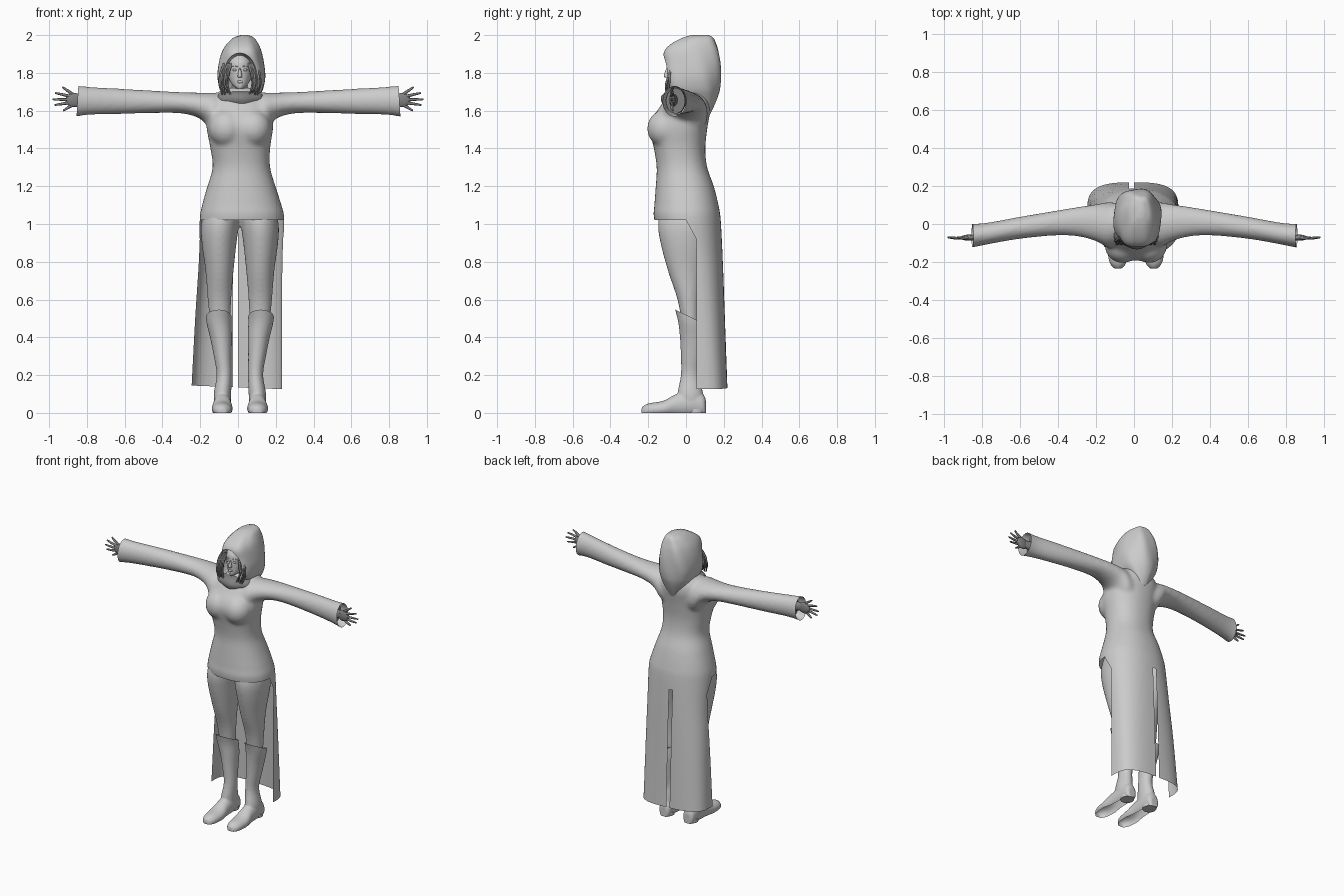
import bpy, bmesh, math
from mathutils import Vector, Matrix

if "Cube" in bpy.data.objects:
    bpy.data.objects.remove(bpy.data.objects["Cube"], do_unlink=True)


def material(name, value):
    m = bpy.data.materials.new(name)
    m.use_nodes = True
    m.diffuse_color = (value, value, value, 1)
    m.node_tree.nodes["Principled BSDF"].inputs["Base Color"].default_value = m.diffuse_color
    return m


grey = material("plain_grey", 0.6)
dark = material("dark_grey", 0.22)
MID = 0.01                      # centre line of the legs and head


def add(name, bm, mat):
    bmesh.ops.recalc_face_normals(bm, faces=bm.faces)
    mesh = bpy.data.meshes.new(name)
    bm.to_mesh(mesh)
    bm.free()
    mesh.materials.append(mat)
    ob = bpy.data.objects.new(name, mesh)
    bpy.context.collection.objects.link(ob)
    return ob


def select(ob, others=()):
    bpy.ops.object.select_all(action="DESELECT")
    for o in [ob, *others]:
        o.select_set(True)
    bpy.context.view_layer.objects.active = ob


def smooth(ob, angle=45):
    select(ob)
    bpy.ops.object.shade_smooth_by_angle(angle=math.radians(angle))


def apply_modifiers(ob):
    select(ob)
    for m in list(ob.modifiers):
        bpy.ops.object.modifier_apply(modifier=m.name)


def spline(p, steps=4):
    """Smooth interpolation through rows of numbers."""
    out = []
    for i in range(len(p) - 1):
        a, b, c, d = p[max(i - 1, 0)], p[i], p[i + 1], p[min(i + 2, len(p) - 1)]
        for s in range(steps):
            t = s / steps
            out.append([q + t / 2 * (r - o + t * (2 * o - 5 * q + 4 * r - e + t * (3 * q - o - 3 * r + e)))
                        for o, q, r, e in zip(a, b, c, d)])
    return out + [list(p[-1])]


def loft(name, rings, axis="z", power=lambda t: 1, ripple=0.0, sides=48, offset=0, sign=1, mat=grey):
    """Closed skin over rings of (position, centre, half width, low, high)."""
    bm = bmesh.new()
    loops = []
    for t, c, w, lo, hi in spline(rings):
        loop = []
        for k in range(sides):
            ang = math.tau * k / sides
            ca, sa = math.cos(ang), math.sin(ang)
            f = 1 + ripple * math.sin(6 * ang + 14 * t)
            a = c + w * f * math.copysign(abs(ca) ** power(t), ca)
            b = (lo + hi) / 2 + (hi - lo) / 2 * f * math.copysign(abs(sa) ** power(t), sa)
            x, y, z = {"z": (a, b, t), "x": (t, a, b), "y": (a, t, b)}[axis]
            loop.append(bm.verts.new((offset + sign * x, y, z)))
        loops.append(loop)
    for r, s in zip(loops, loops[1:]):
        for k in range(sides):
            n = (k + 1) % sides
            bm.faces.new((r[k], r[n], s[n], s[k]))
    bm.faces.new(loops[0])
    bm.faces.new(loops[-1])
    return add(name, bm, mat)


def ball(name, centre, radii, segments=24, mat=grey):
    bm = bmesh.new()
    bmesh.ops.create_uvsphere(bm, u_segments=segments, v_segments=segments // 2, radius=1,
                              matrix=Matrix.Translation(centre) @ Matrix.Diagonal((*radii, 1)))
    return add(name, bm, mat)


def tube(name, paths, thick, mat):
    """Tapered strands along short paths."""
    cu = bpy.data.curves.new(name, "CURVE")
    cu.dimensions = "3D"
    cu.bevel_depth, cu.bevel_resolution, cu.use_fill_caps = thick, 2, True
    for pts in paths:
        sp = cu.splines.new("POLY")
        pts = spline(pts, 5)
        sp.points.add(len(pts) - 1)
        for i, (p, v) in enumerate(zip(sp.points, pts)):
            p.co = (*v, 1)
            p.radius = 1 - 0.5 * (i / (len(pts) - 1)) ** 2
        sp.use_smooth = True
    cu.materials.append(mat)
    bpy.context.collection.objects.link(bpy.data.objects.new(name, cu))


def fuse(name, parts, voxel, rounds):
    """Blend overlapping solids into one soft skin."""
    ob = parts[0]
    select(ob, parts[1:])
    bpy.ops.object.join()
    ob.name = name
    m = ob.modifiers.new("skin", "REMESH")
    m.mode, m.voxel_size = "VOXEL", voxel
    m = ob.modifiers.new("soften", "SMOOTH")
    m.factor, m.iterations = 0.5, rounds
    apply_modifiers(ob)
    return ob


def cut(ob, planes, drop=lambda c: False):
    """Cut along (point, normal, clear) planes, then drop faces by a rule."""
    bm = bmesh.new()
    bm.from_mesh(ob.data)
    for co, no, clear in planes:
        bmesh.ops.bisect_plane(bm, geom=bm.verts[:] + bm.edges[:] + bm.faces[:], dist=1e-5,
                               plane_co=co, plane_no=no, clear_outer=clear)
    gone = [f for f in bm.faces if drop(f.calc_center_median())]
    bmesh.ops.delete(bm, geom=gone, context="FACES")
    bm.to_mesh(ob.data)
    bm.free()
    smooth(ob, 60)


# Tunic: torso and long boxy skirt, soft bust and sleeves blended together
parts = [loft("torso", [
    (.06, -.008, .242, -.06, .222), (.5, .003, .23, -.07, .206), (.8, .014, .222, -.11, .195),
    (1.02, .021, .224, -.168, .184), (1.1, .02, .21, -.167, .172), (1.2, .018, .18, -.16, .147),
    (1.3, .018, .152, -.155, .112), (1.4, .012, .158, -.17, .102), (1.5, .01, .175, -.193, .112),
    (1.56, .01, .176, -.18, .122), (1.61, .01, .17, -.145, .13), (1.66, .01, .15, -.11, .125),
    (1.7, .01, .11, -.07, .1), (1.72, .01, .07, -.05, .08)],
    power=lambda z: min(.9, .62 + .28 * z), sides=64)]
for s in (-1, 1):
    parts.append(ball("bust", (MID + s * .07, -.11, 1.505), (.095, .096, .1)))
    parts.append(loft("sleeve", [
        (.04, 0, .1, 1.42, 1.69), (.13, -.005, .12, 1.47, 1.695), (.19, .005, .1, 1.55, 1.695),
        (.28, .012, .08, 1.583, 1.697), (.4, .006, .066, 1.588, 1.703), (.6, -.02, .058, 1.583, 1.715),
        (.8, -.055, .058, 1.577, 1.727), (.92, -.067, .072, 1.555, 1.74)], axis="x", sign=s))
tunic = fuse("tunic", parts, .011, 8)


def open_part(c):
    front = c.z < 1.02 and c.y < .055 and c.z < 1.02 - 1.82 * c.y
    slit = c.y > 0 and c.z < .95 and -.026 < c.x < 0
    return front or slit


cut(tunic, [((0, 0, 1.02), (0, 0, 1), False), ((0, .055, 0), (0, 1, 0), False),
            ((0, 0, 1.02), (0, 1.82, 1), False), ((0, 0, .95), (0, 0, 1), False),
            ((-.026, 0, 0), (1, 0, 0), False), ((0, 0, 0), (1, 0, 0), False),
            ((0, 0, .135), (-.04, 0, -1), True),
            ((.855, 0, 1.65), (1, 0, .06), True), ((-.85, 0, 1.65), (-1, 0, .06), True)], open_part)

# Trousers: both legs blended at the hips
legs = [loft("leg", [
    (.46, .105, .052, -.02, .07), (.6, .108, .062, -.045, .075), (.75, .108, .074, -.095, .095),
    (.9, .11, .092, -.135, .13), (1, .105, .1, -.148, .15), (1.1, .09, .09, -.13, .13)],
    offset=MID, sign=s) for s in (-1, 1)]
smooth(fuse("trousers", legs, .01, 5), 60)

# Boots: shaft and foot blended, with a slanted open top
for s, side in ((-1, "right"), (1, "left")):
    shaft = loft("shaft", [
        (.03, .0925, .042, -.04, .09), (.1, .0925, .046, -.045, .09), (.2, .083, .04, -.027, .075),
        (.3, .091, .047, -.027, .09), (.4, .1, .058, -.032, .105), (.5, .112, .068, -.045, .1),
        (.62, .106, .073, -.08, .085)], offset=MID, sign=s)
    foot = loft("foot", [
        (-.235, .094, .02, -.02, .03), (-.2, .094, .046, -.02, .05), (-.12, .094, .056, -.02, .064),
        (-.05, .093, .048, -.02, .1), (.04, .0925, .045, -.02, .12), (.09, .0925, .04, -.02, .1),
        (.105, .0925, .025, -.02, .07)], axis="y", offset=MID, sign=s)
    boot = fuse(side + "_boot", [shaft, foot], .007, 4)
    cut(boot, [((0, 0, 0), (0, 0, -1), True), ((0, -.065, .55), (0, .06, .125), True)])
    heel = loft(side + "_heel", [(0, .0925, .043, .01, .1), (.02, .0925, .043, .01, .1)],
                offset=MID, sign=s)
    smooth(heel)

# Hands: sleeve lining, wrist, flat palm and spread fingers
for s, side in ((-1, "right"), (1, "left")):
    lining = loft(side + "_sleeve_lining", [(.76, -.05, .05, 1.585, 1.718), (.8, -.055, .05, 1.585, 1.72)],
                  axis="x", sign=s, mat=dark)
    wrist = loft(side + "_wrist", [(.76, -.06, .026, 1.62, 1.69), (.85, -.072, .016, 1.63, 1.684)],
                 axis="x", sign=s, sides=20, mat=dark)
    palm = ball(side + "_palm", (s * .868, -.072, 1.656), (.046, .016, .038), mat=dark)
    for ob in (lining, wrist, palm):
        smooth(ob)
    tips = [(.982, 1.66), (.968, 1.694), (.97, 1.63), (.93, 1.725), (.925, 1.6)]
    fingers = []
    for x, z in tips:
        root = Vector((s * .875, -.072, 1.656 + (z - 1.656) * .45))
        tip = Vector((s * x, -.07, z))
        fingers.append([root, root.lerp(tip, .5) + Vector((0, -.004, 0)), tip])
    tube(side + "_fingers", fingers, .0085, dark)

# Hood: draped shell hollowed around the face
hood = loft("hood", [
    (1.575, .02, .03, .085, .125), (1.63, .02, .065, .01, .15), (1.68, .018, .1, -.07, .168),
    (1.72, .018, .118, -.112, .178), (1.78, .018, .126, -.122, .184), (1.85, .018, .118, -.122, .184),
    (1.91, .02, .103, -.12, .176), (1.95, .024, .084, -.085, .163), (1.985, .03, .055, -.02, .145),
    (2, .034, .02, .03, .12)], ripple=.024, power=lambda z: .85)
hollow = ball("face_hollow", (MID, -.125, 1.775), (.092, .14, .13), 40)
hollow.hide_render = True
opening = hood.modifiers.new("opening", "BOOLEAN")
opening.operation, opening.solver, opening.object = "DIFFERENCE", "EXACT", hollow
apply_modifiers(hood)
bpy.data.objects.remove(hollow, do_unlink=True)
smooth(hood)

# Collar and neck under the chin
smooth(loft("collar", [(1.63, .012, .125, -.12, .11), (1.665, .012, .135, -.13, .11),
                       (1.695, .012, .11, -.11, .09), (1.705, .01, .06, -.06, .07)], ripple=.03, mat=dark))
smooth(loft("neck", [(1.64, MID, .045, -.05, .05), (1.78, MID, .04, -.05, .05)], sides=24))

# Head with jaw, nose, eyes and lips
smooth(loft("head", [(1.715, MID, .012, -.095, -.05), (1.73, MID, .034, -.1, 0), (1.76, MID, .054, -.1, .04),
                     (1.81, MID, .065, -.1, .06), (1.86, MID, .062, -.095, .06), (1.9, MID, .035, -.06, .04)]))
smooth(loft("nose", [(1.775, MID, .008, -.105, -.08), (1.783, MID, .012, -.118, -.08),
                     (1.825, MID, .005, -.104, -.08)], sides=16))
smooth(ball("lips", (MID, -.1, 1.752), (.017, .006, .007), 16))
for s in (-1, 1):
    smooth(ball("eye", (MID + s * .028, -.093, 1.815), (.012, .007, .006), 16))
tube("eyebrows", [[(MID + s * .012, -.1, 1.832), (MID + s * .03, -.094, 1.838), (MID + s * .045, -.084, 1.832)]
                  for s in (-1, 1)], .0025, grey)

# Hair locks hanging on both sides of the face
locks = []
for s in (-1, 1):
    for i in range(7):
        x = .05 + i * .007
        locks.append([(MID + s * .9 * x, -.07, 1.85), (MID + s * (x + .01), -.085, 1.8),
                      (MID + s * (x + .016), -.09 - .008 * (i % 3), 1.74),
                      (MID + s * (x + .008 * (i % 2)), -.105, 1.685 + .008 * (i % 3))])
tube("hair", locks, .007, dark)
